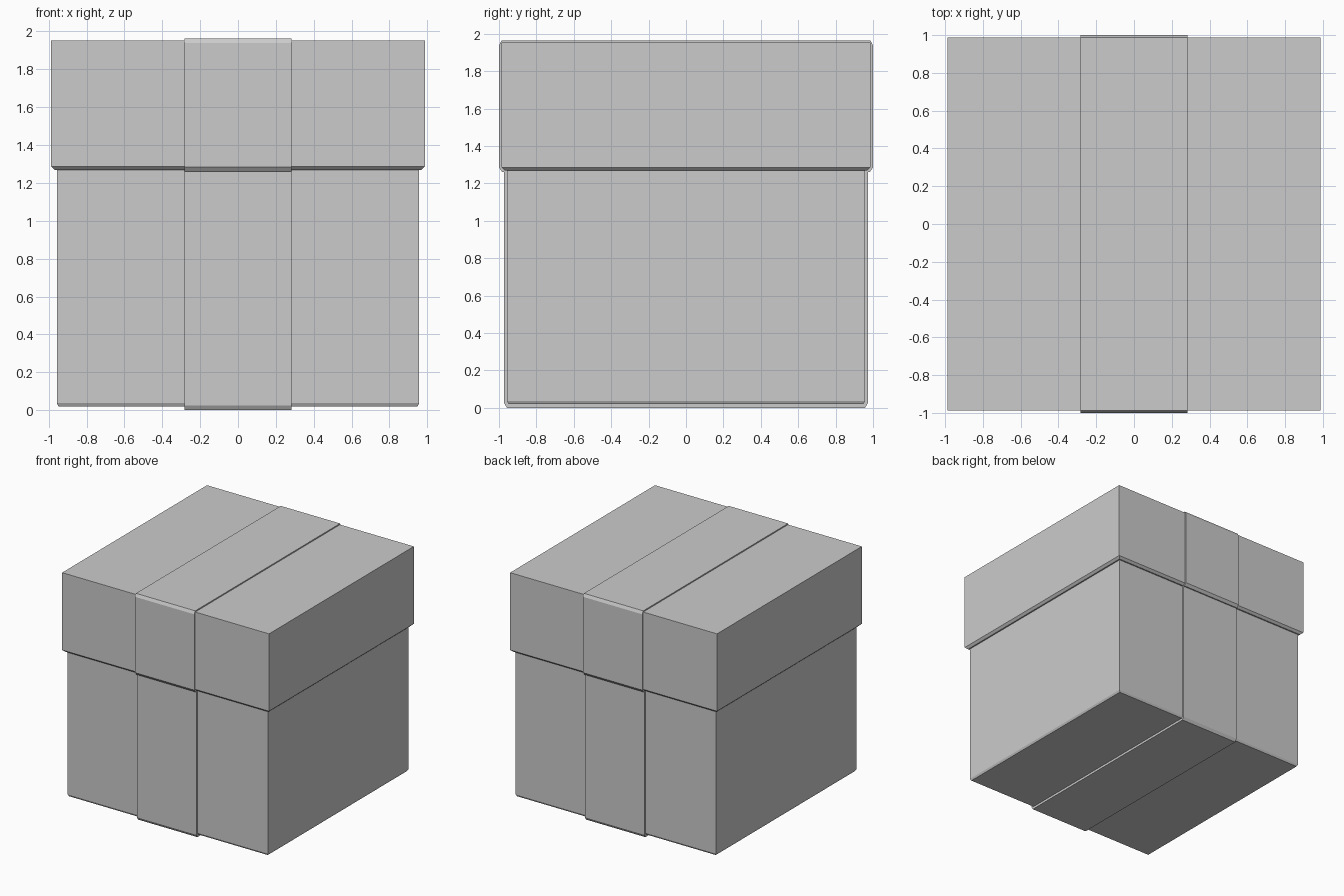
import bpy, bmesh

if "Cube" in bpy.data.objects:
    bpy.data.objects.remove(bpy.data.objects["Cube"])


def finish(name, bm):
    bmesh.ops.recalc_face_normals(bm, faces=bm.faces[:])
    me = bpy.data.meshes.new(name)
    bm.to_mesh(me)
    bm.free()
    ob = bpy.data.objects.new(name, me)
    bpy.context.collection.objects.link(ob)
    return ob


def square_stack(name, levels):
    """Closed square block from (half width, height) levels."""
    bm = bmesh.new()
    rings = [[bm.verts.new((sx * h, sy * h, z))
              for sx, sy in ((-1, -1), (1, -1), (1, 1), (-1, 1))]
             for h, z in levels]
    for a, b in zip(rings, rings[1:]):
        for i in range(4):
            j = (i + 1) % 4
            bm.faces.new((a[i], a[j], b[j], b[i]))
    bm.faces.new(rings[0])
    bm.faces.new(rings[-1])
    return finish(name, bm)


def band(name, outer, inner, half_width):
    """Closed loop of ribbon; half profiles in (y, z) are mirrored over y."""
    bm = bmesh.new()

    def loop(half, x):
        pts = half + [(-y, z) for y, z in reversed(half)]
        return [bm.verts.new((x, y, z)) for y, z in pts]

    loops = [loop(outer, -half_width), loop(outer, half_width),
             loop(inner, half_width), loop(inner, -half_width)]
    n = len(loops[0])
    for k in range(4):
        a, b = loops[k], loops[(k + 1) % 4]
        for i in range(n):
            j = (i + 1) % n
            bm.faces.new((a[i], a[j], b[j], b[i]))
    return finish(name, bm)


# Box body with a small chamfer at the foot
square_stack("box_body", [(0.948, 0.02), (0.957, 0.037), (0.957, 1.27)])

# Overhanging lid with a chamfered lower rim
square_stack("box_lid", [(0.968, 1.268), (0.987, 1.286), (0.987, 1.953)])

# Ribbon wrapped over the lid and under the box
outer = [(0.957, 0.0), (0.972, 0.025), (0.972, 1.261), (0.982, 1.261),
         (1.0, 1.284), (1.0, 1.938), (0.987, 1.963)]
inner = [(0.93, 0.03), (0.94, 0.045), (0.94, 1.275), (0.955, 1.28),
         (0.975, 1.295), (0.975, 1.93), (0.97, 1.945)]
band("ribbon", outer, inner, 0.283)
